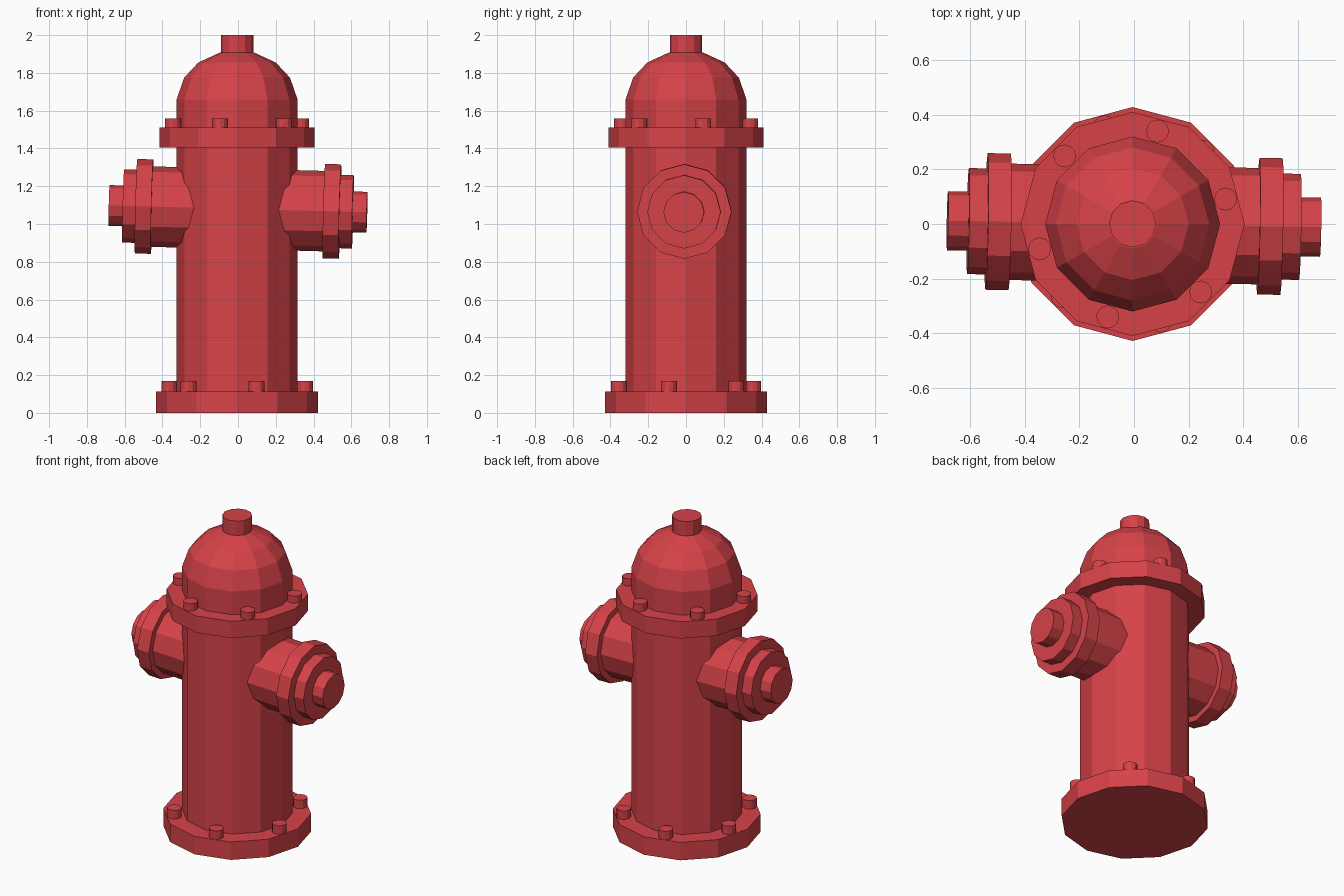
import bpy, bmesh, math
from mathutils import Matrix

if "Cube" in bpy.data.objects:
    bpy.data.objects.remove(bpy.data.objects["Cube"])

CX = -0.005  # barrel axis sits very slightly left of the nozzle centre

red = bpy.data.materials.new("hydrant red")
red.diffuse_color = (0.67, 0.055, 0.065, 1)
red.use_nodes = True
red.node_tree.nodes["Principled BSDF"].inputs["Base Color"].default_value = red.diffuse_color


def lathe(name, profile, matrix, sides=12):
    """Closed flat-shaded solid of revolution from (radius, height) points."""
    bm = bmesh.new()
    rings = []
    for r, z in profile:
        rings.append([bm.verts.new((r * math.cos(2 * math.pi * i / sides),
                                    r * math.sin(2 * math.pi * i / sides), z))
                      for i in range(sides)])
    for a, b in zip(rings, rings[1:]):
        for i in range(sides):
            j = (i + 1) % sides
            bm.faces.new((a[i], a[j], b[j], b[i]))
    bm.faces.new(rings[0][::-1])
    bm.faces.new(rings[-1])
    bmesh.ops.transform(bm, matrix=matrix, verts=bm.verts)
    bmesh.ops.recalc_face_normals(bm, faces=bm.faces)
    mesh = bpy.data.meshes.new(name)
    bm.to_mesh(mesh)
    bm.free()
    mesh.materials.append(red)
    obj = bpy.data.objects.new(name, mesh)
    bpy.context.collection.objects.link(obj)
    return obj


centre = Matrix.Translation((CX, 0, 0))

# Base flange, barrel, upper flange and domed bonnet as one turned body
lathe("barrel", [
    (0.428, 0), (0.428, 0.114), (0.32, 0.114), (0.32, 1.405),
    (0.41, 1.405), (0.41, 1.512), (0.32, 1.512), (0.32, 1.66),
    (0.28, 1.775), (0.205, 1.855), (0.09, 1.908)], centre)

# Operating nut on top
lathe("top_nut", [(0.086, 1.88), (0.086, 2.0)], centre)

# Two side outlets, on a shared axis that leans very slightly
lean = (Matrix.Translation((0, 0, 1.08))
        @ Matrix.Rotation(math.radians(-1), 4, 'Z')
        @ Matrix.Rotation(math.radians(1.5), 4, 'Y'))
outlet = [(0.213, 0.18), (0.213, 0.455), (0.25, 0.455), (0.25, 0.54),
          (0.194, 0.54), (0.194, 0.608), (0.108, 0.608), (0.108, 0.683)]
for name, turn in (("right_outlet", 0), ("left_outlet", math.pi)):
    lathe(name, outlet, lean @ Matrix.Rotation(turn, 4, 'Z')
          @ Matrix.Rotation(math.pi / 2, 4, 'Y'))

# Six bolts on each flange
for name, radius, z0, z1, start in (("base_bolt", 0.37, 0.1, 0.168, -14),
                                    ("bonnet_bolt", 0.352, 1.5, 1.558, 15)):
    for k in range(6):
        a = math.radians(start + 60 * k)
        lathe(f"{name}_{k + 1}", [(0.042, z0), (0.042, z1)],
              Matrix.Translation((CX + radius * math.cos(a),
                                  radius * math.sin(a), 0)))
